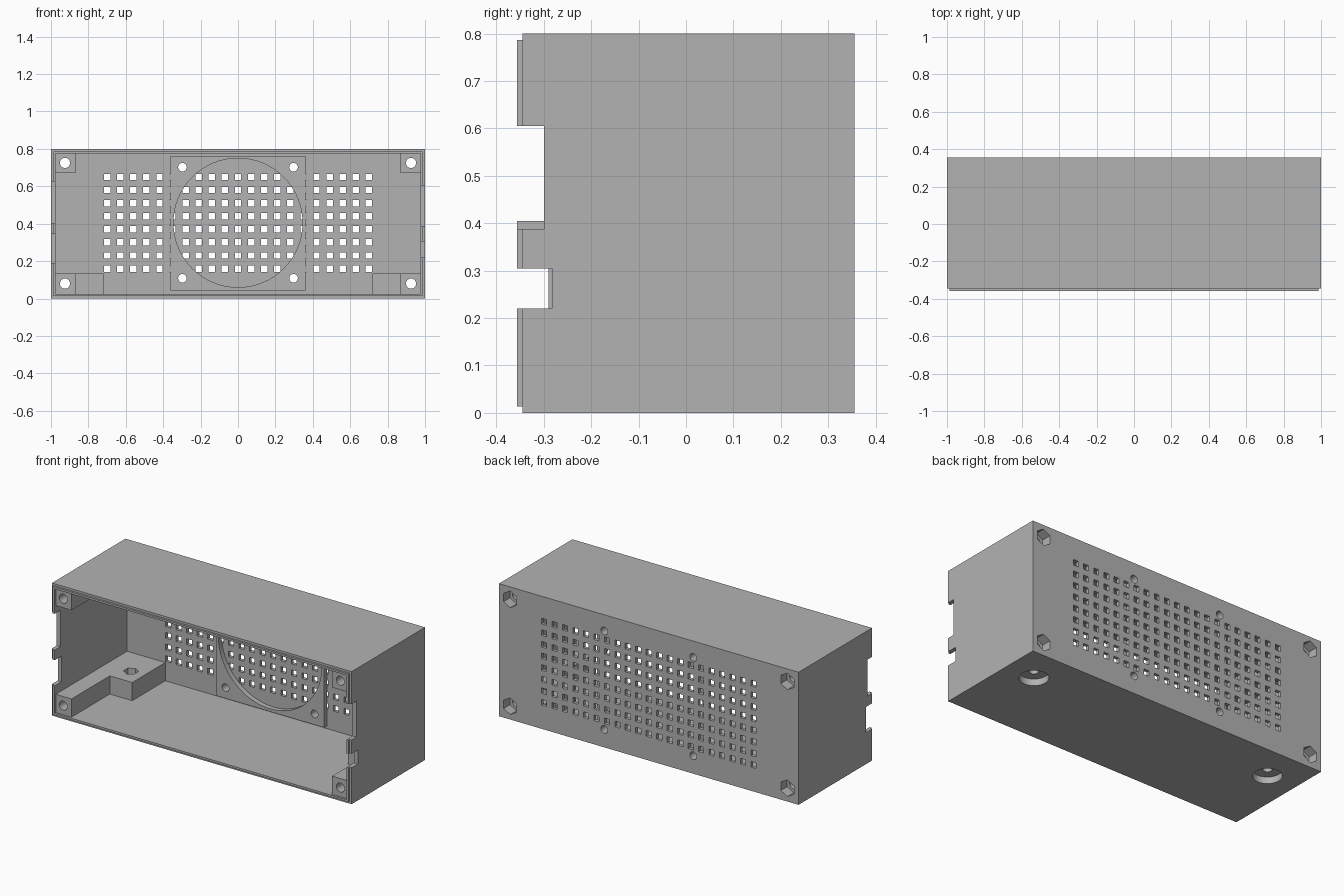
import bpy
import bmesh
from math import pi
from mathutils import Matrix, Vector

if "Cube" in bpy.data.objects:
    bpy.data.objects.remove(bpy.data.objects["Cube"], do_unlink=True)

grey = bpy.data.materials.new("plain grey")
grey.use_nodes = True
grey.diffuse_color = (0.45, 0.45, 0.45, 1)
grey.node_tree.nodes["Principled BSDF"].inputs["Base Color"].default_value = grey.diffuse_color


def box(bm, x, y, z):
    """Box from three (low, high) ranges."""
    lo, hi = Vector((min(x), min(y), min(z))), Vector((max(x), max(y), max(z)))
    bmesh.ops.create_cube(bm, size=1, matrix=Matrix.Translation((lo + hi) / 2)
                          @ Matrix.Diagonal((*(hi - lo), 1)))


def rod(bm, centre, radius, length, axis="Y", sides=32):
    turn = Matrix.Rotation(pi / 2, 4, "X") if axis == "Y" else Matrix()
    bmesh.ops.create_cone(bm, cap_ends=True, segments=sides, radius1=radius,
                          radius2=radius, depth=length,
                          matrix=Matrix.Translation(centre) @ turn)


def make(name, bm):
    mesh = bpy.data.meshes.new(name)
    bm.to_mesh(mesh)
    bm.free()
    mesh.materials.append(grey)
    obj = bpy.data.objects.new(name, mesh)
    bpy.context.collection.objects.link(obj)
    return obj


def box_object(name, x, y, z):
    bm = bmesh.new()
    box(bm, x, y, z)
    return make(name, bm)


def combine(obj, tool, operation="DIFFERENCE"):
    mod = obj.modifiers.new("combine", "BOOLEAN")
    mod.operation, mod.solver, mod.object = operation, "EXACT", tool
    bpy.context.view_layer.update()
    bpy.context.view_layer.objects.active = obj
    bpy.ops.object.modifier_apply(modifier=mod.name)


def discard(obj):
    bpy.data.objects.remove(obj, do_unlink=True)


WALL, LIP, BACK, INNER_BACK, RIM = 0.025, 0.013, 0.355, 0.335, -0.345
TOP = 0.8
MID = 0.405

# Open-fronted shell with a stepped rim
shell = box_object("shell", (-1, 1), (RIM, BACK), (0, TOP))
lip = box_object("lip", (LIP - 1, 1 - LIP), (-0.357, 0), (LIP, TOP - LIP))
combine(shell, lip, "UNION")
discard(lip)
cavity = box_object("cavity", (WALL - 1, 1 - WALL), (-0.5, INNER_BACK), (WALL, TOP - WALL))
combine(shell, cavity)
discard(cavity)

# Latch notches in the side walls
bm = bmesh.new()
for side, depth, z in ((1, -0.30, (0.388, 0.605)), (1, -0.283, (0.22, 0.305)),
                       (-1, -0.30, (0.405, 0.625)), (-1, -0.29, (0.19, 0.345))):
    box(bm, (side * 0.95, side * 1.05), (-0.5, depth), z)
notches = make("notches", bm)
combine(shell, notches)
discard(notches)

# Corner posts and the foot blocks beside the lower ones
parts = [shell]
inner = 1 - WALL
for side, word in ((1, "left"), (-1, "right")):
    x = (side * 0.87, side * inner)
    parts.append(box_object(f"upper_{word}_post", x, (RIM, INNER_BACK), (0.67, TOP - WALL)))
    lower = box_object(f"lower_{word}_post", x, (RIM, INNER_BACK), (WALL, 0.135))
    block = box_object("block", (side * 0.72, side * inner), (0.02, INNER_BACK), (WALL, 0.135))
    combine(lower, block, "UNION")
    discard(block)
    parts.append(lower)

# Square fan mount with a round opening
mount = box_object("fan_mount", (-0.36, 0.36), (0.305, INNER_BACK), (0.043, 0.763))
bm = bmesh.new()
rod(bm, (0, 0.3, MID), 0.345, 0.2, sides=64)
opening = make("opening", bm)
combine(mount, opening)
discard(opening)
parts.append(mount)

# Bolt holes, screw holes and foot holes
bores = bmesh.new()
sockets = bmesh.new()
for side in (-1, 1):
    for z in (0.08, 0.725):
        rod(bores, (side * 0.925, 0, z), 0.027, 2)
        rod(sockets, (side * 0.925, BACK, z), 0.05, 0.12, sides=6)
    for z in (MID - 0.297, MID + 0.297):
        rod(bores, (side * 0.297, BACK, z), 0.023, 0.2)
    foot = Vector((side * 0.81, 0.137, 0))
    rod(bores, foot, 0.025, 0.5, "Z")
    rod(sockets, foot, 0.08, 0.08, "Z")
    rod(sockets, foot + Vector((0, 0, 0.14)), 0.042, 0.08, "Z", 6)

# Ventilation grid
vents = bmesh.new()
for col in range(21):
    for row in range(8):
        x, z = (col - 10) * 0.07, MID + (row - 3.5) * 0.07
        box(vents, (x - 0.017, x + 0.017), (0.32, 0.4), (z - 0.017, z + 0.017))

# The mount covers the vents it overlaps, so only the shell gets them
for name, bm, targets in (("bores", bores, parts), ("sockets", sockets, parts[:-1]),
                          ("vents", vents, [shell])):
    cutter = make(name, bm)
    for part in targets:
        combine(part, cutter)
    discard(cutter)

# Smooth round bores, keep edges sharp
bpy.ops.object.select_all(action="DESELECT")
for part in parts:
    part.select_set(True)
bpy.context.view_layer.objects.active = shell
bpy.ops.object.shade_smooth_by_angle()
